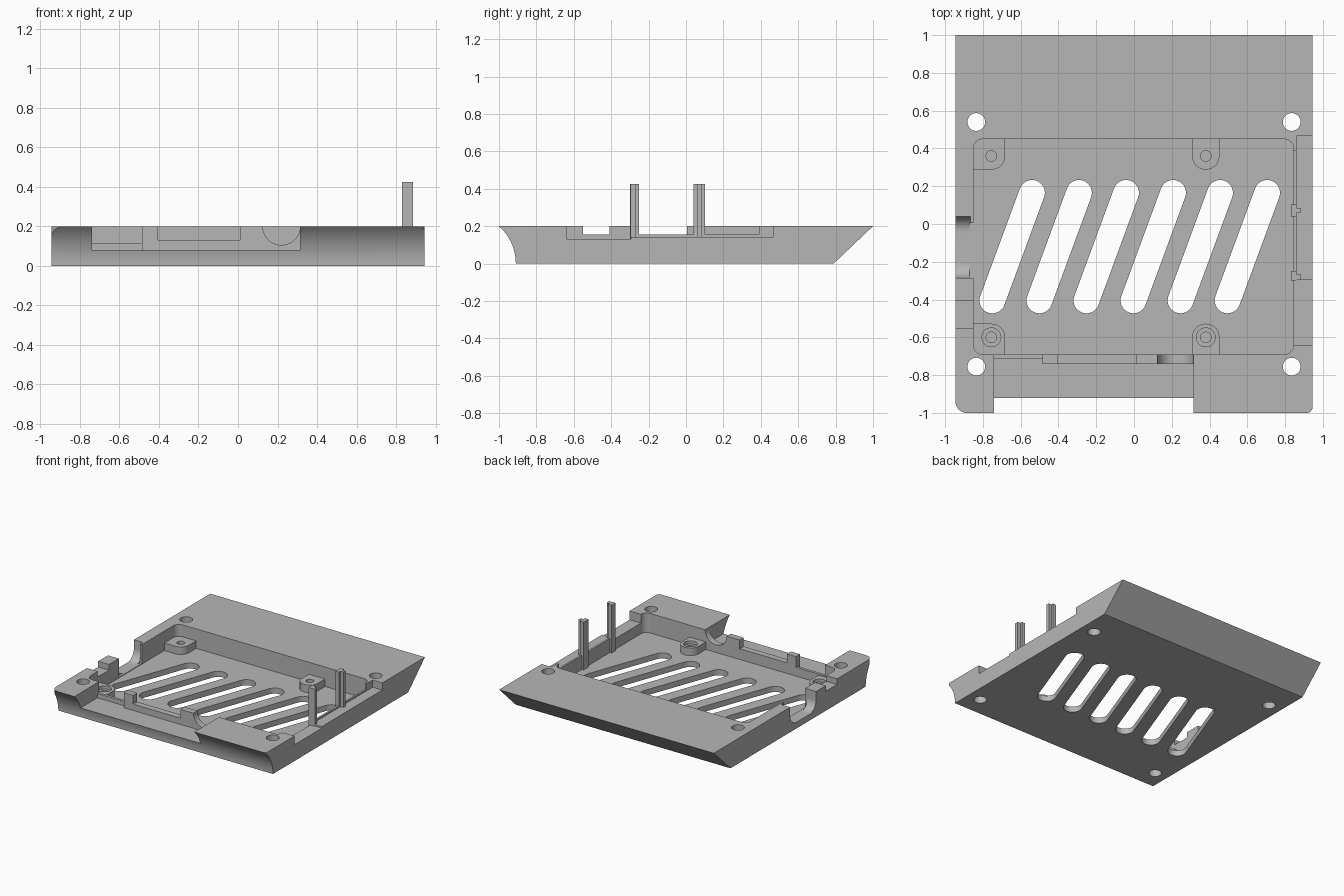
import bpy, bmesh
from math import cos, sin, pi, radians, hypot, atan2
from mathutils import Vector

cube = bpy.data.objects.get("Cube")
if cube:
    bpy.data.objects.remove(cube)

grey = bpy.data.materials.new("plain_grey")
grey.use_nodes = True
colour = (0.47, 0.47, 0.47, 1)
grey.diffuse_color = colour
grey.node_tree.nodes["Principled BSDF"].inputs["Base Color"].default_value = colour

TOP, FLOOR, OVER = 0.2, 0.045, 0.3


def prism(name, outline, axis, lo, hi):
    """Extrude a 2D outline along an axis: x uses (y, z), y uses (x, z), z uses (x, y)."""
    def place(p, d):
        a, b = p
        return {"x": (d, a, b), "y": (a, d, b), "z": (a, b, d)}[axis]
    bm = bmesh.new()
    low = [bm.verts.new(place(p, lo)) for p in outline]
    high = [bm.verts.new(place(p, hi)) for p in outline]
    bm.faces.new(low)
    bm.faces.new(high)
    n = len(low)
    for i in range(n):
        j = (i + 1) % n
        bm.faces.new((low[i], low[j], high[j], high[i]))
    bmesh.ops.recalc_face_normals(bm, faces=bm.faces)
    mesh = bpy.data.meshes.new(name)
    bm.to_mesh(mesh)
    bm.free()
    mesh.materials.append(grey)
    obj = bpy.data.objects.new(name, mesh)
    bpy.context.collection.objects.link(obj)
    return obj


def arc(cx, cy, r, start, end, steps=10):
    angles = [radians(start + (end - start) * i / steps) for i in range(steps + 1)]
    return [(cx + r * cos(a), cy + r * sin(a)) for a in angles]


def rounded(x0, x1, y0, y1, radii):
    """Rectangle with its own radius at lower-left, lower-right, upper-right, upper-left."""
    pts = []
    corners = [(x0, y0, 1, 1), (x1, y0, -1, 1), (x1, y1, -1, -1), (x0, y1, 1, -1)]
    for k, ((x, y, sx, sy), r) in enumerate(zip(corners, radii)):
        start = 180 + 90 * k
        pts += arc(x + sx * r, y + sy * r, r, start, start + 90) if r else [(x, y)]
    return pts


def box(name, x0, x1, y0, y1, z0, z1):
    return prism(name, rounded(x0, x1, y0, y1, (0, 0, 0, 0)), "z", z0, z1)


def disc(name, x, y, r, z0, z1):
    return prism(name, arc(x, y, r, 0, 360, 32)[:-1], "z", z0, z1)


def combine(target, tool, operation="DIFFERENCE"):
    mod = target.modifiers.new(operation, "BOOLEAN")
    mod.operation, mod.object, mod.solver = operation, tool, "EXACT"
    bpy.context.view_layer.objects.active = target
    bpy.ops.object.modifier_apply(modifier=mod.name)
    bpy.data.objects.remove(tool)


def cut_box(*limits):
    combine(tray, box("cutter", *limits))


# Tray block: hollow-curved front edge, sloping back, rounded front corners
R = 0.267
front_curve = arc(-0.91 - R, 0, R, 48.5, 0, 14)
tray = prism("tray", front_curve + [(0.79, 0), (1, TOP), (-1, TOP)], "x", -0.945, 0.945)
combine(tray, prism("plan", rounded(-0.945, 0.945, -1, 1.1, (0.06, 0.03, 0, 0)),
                    "z", -0.1, OVER), "INTERSECT")

# Main cavity
combine(tray, prism("cutter", rounded(-0.85, 0.845, -0.69, 0.45, [0.05] * 4), "z", FLOOR, OVER))

# Front recess and connector openings in the thin front wall
cut_box(-0.74, 0.315, -1.1, -0.74, 0.08, OVER)
cut_box(-0.74, -0.485, -0.75, -0.712, 0.08, OVER)
cut_box(-0.74, -0.485, -0.72, -0.68, 0.115, OVER)
cut_box(-0.405, 0.01, -0.75, -0.68, 0.13, OVER)
combine(tray, prism("cutter", arc(0.22, TOP, 0.095, 180, 360, 20) + [(0.315, OVER), (0.125, OVER)],
                    "y", -0.75, -0.68))

# Lowered right-hand edge with its thin inner lip
cut_box(0.84, 1, -0.64, -0.295, 0.13, OVER)
cut_box(0.86, 1, -0.296, 0.465, 0.143, OVER)
cut_box(0.84, 0.87, -0.296, 0.39, 0.155, OVER)

# Openings in the opposite edge
cut_box(-1, -0.84, -0.55, -0.408, 0.155, OVER)
combine(tray, prism("cutter", rounded(-0.285, 0.04, 0.05, OVER, (0.08, 0.08, 0, 0)),
                    "x", -1, -0.865))
cut_box(-0.87, -0.84, -0.285, 0.005, 0.05, OVER)

# Slanted vent slots
dx, dy, r = 0.21, 0.57, 0.068
lean = atan2(dy, dx) * 180 / pi
for i in range(6):
    x = -0.75 + 0.249 * i
    slot = arc(x, -0.405, r, lean + 90, lean + 270, 16) + \
        arc(x + dx, -0.405 + dy, r, lean - 90, lean + 90, 16)
    combine(tray, prism("cutter", slot, "z", -0.1, 0.1))

# Corner through-holes
for x in (-0.835, 0.835):
    for y in (-0.755, 0.54):
        combine(tray, disc("cutter", x, y, 0.047, -0.1, OVER))

# Mounting bosses merged with the cavity walls
BOSS = 0.105
for x in (-0.755, 0.38):
    for y, wall in ((0.36, 0.455), (-0.6, -0.695)):
        left = -0.855 if x < 0 else x - 0.072
        right = x + 0.072
        if wall > 0:
            radii = (0 if x < 0 else 0.07, 0.07, 0, 0)
            outline = rounded(left, right, y - 0.072, wall, radii)
        else:
            radii = (0, 0, 0.07, 0 if x < 0 else 0.07)
            outline = rounded(left, right, wall, y + 0.072, radii)
        combine(tray, prism("boss", outline, "z", FLOOR - 0.01, BOSS), "UNION")
        combine(tray, disc("cutter", x, y, 0.028, FLOOR, OVER))
        if wall < 0:
            combine(tray, disc("cutter", x, y, 0.05, BOSS - 0.025, OVER))

# Upright T-section prongs
for name, y0, y1, rib0, rib1 in (("back_prong", 0.04, 0.102, 0.06, 0.085),
                                 ("front_prong", -0.3, -0.25, -0.297, -0.268)):
    prong = prism(name, [(0.83, y0), (0.86, y0), (0.86, rib0), (0.885, rib0),
                         (0.885, rib1), (0.86, rib1), (0.86, y1), (0.83, y1)],
                  "z", FLOOR - 0.005, 0.425)

# Smooth the curved walls, keep edges crisp
bpy.ops.object.select_all(action="DESELECT")
tray.select_set(True)
bpy.context.view_layer.objects.active = tray
bpy.ops.object.shade_smooth_by_angle(angle=radians(30))
